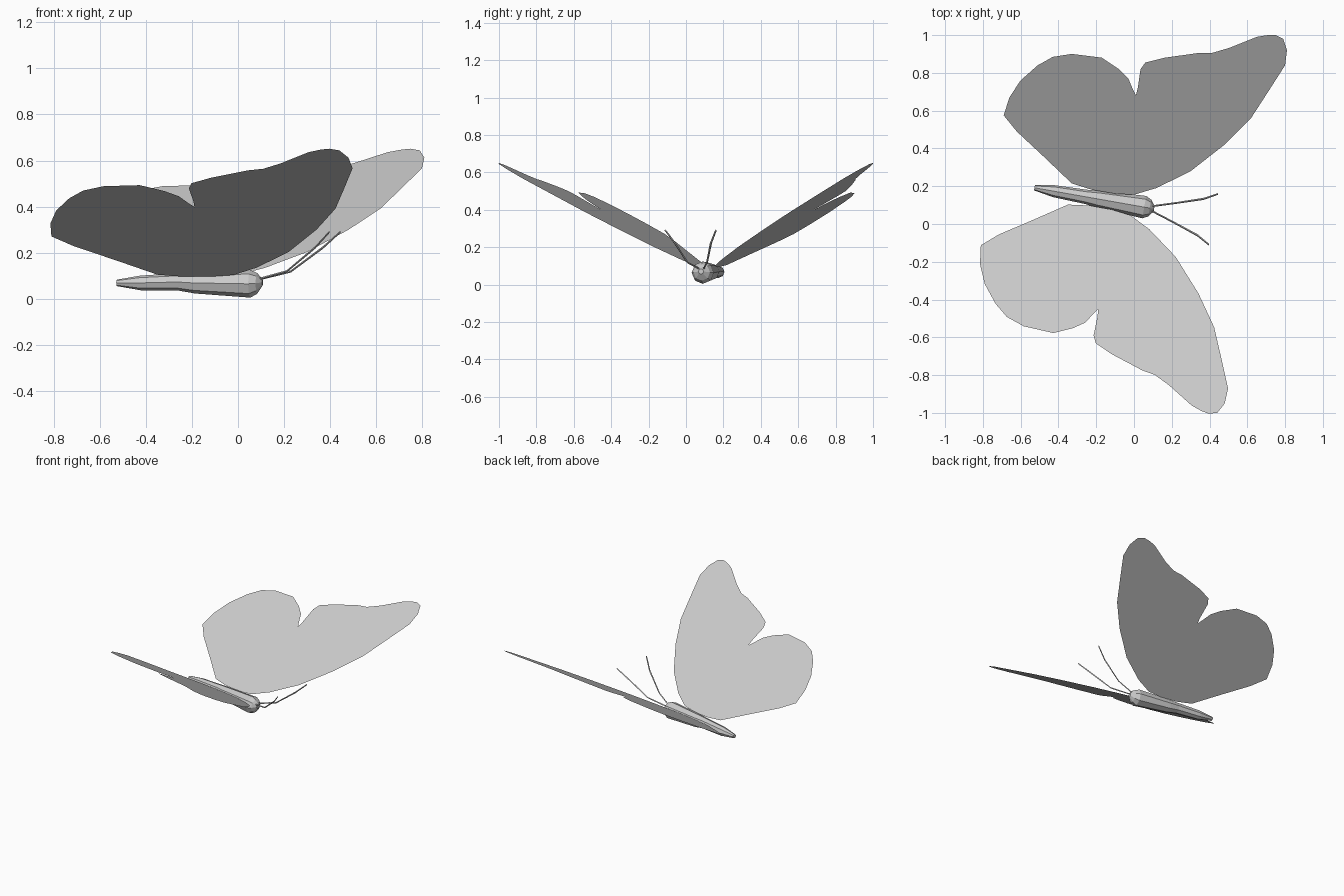
import bpy, bmesh, math
from mathutils import Matrix

if "Cube" in bpy.data.objects:
    bpy.data.objects.remove(bpy.data.objects["Cube"])

# Everything is built along local +x (head) and turned 10 degrees about z
PLACE = Matrix.Translation((0, 0.099, 0)) @ Matrix.Rotation(math.radians(-10), 4, 'Z')


def make_object(name, bm, side=1):
    if side < 0:
        bmesh.ops.scale(bm, vec=(1, -1, 1), verts=bm.verts)
        bmesh.ops.reverse_faces(bm, faces=bm.faces)
    bm.transform(PLACE)
    mesh = bpy.data.meshes.new(name)
    bm.to_mesh(mesh)
    bm.free()
    obj = bpy.data.objects.new(name, mesh)
    bpy.context.collection.objects.link(obj)
    return obj


def loft(name, sections, sides, side=1):
    """Rings across x; each section is (x, y, z, radius)."""
    bm = bmesh.new()
    rings = []
    for x, y, z, r in sections:
        rings.append([bm.verts.new((x, y + r * math.cos(a), z + r * math.sin(a)))
                      for a in (2 * math.pi * i / sides for i in range(sides))])
    for a, b in zip(rings, rings[1:]):
        for i in range(sides):
            j = (i + 1) % sides
            bm.faces.new((a[i], a[j], b[j], b[i]))
    bm.faces.new(rings[0][::-1])
    bm.faces.new(rings[-1])
    bmesh.ops.recalc_face_normals(bm, faces=bm.faces)
    return make_object(name, bm, side)


# Body: tail, abdomen, thorax and blunt head
loft("body", [(-0.535, 0, 0.068, 0.014), (-0.43, 0, 0.068, 0.032),
              (-0.26, 0, 0.072, 0.038), (-0.19, 0, 0.068, 0.046),
              (0.055, 0, 0.064, 0.060), (0.085, 0, 0.066, 0.045),
              (0.108, 0, 0.07, 0.014)], 8)

# Outline of one wing pair, fore wing first, seen from above
OUTLINE = [(-.010, .055), (.102, .111), (.264, .230), (.417, .400), (.530, .562),
           (.595, .715), (.659, .869), (.655, .950), (.625, 1.005), (.582, 1.018),
           (.543, 1.011), (.485, .991), (.348, .906), (.264, .865), (.195, .853),
           (.022, .797), (-.072, .755), (-.091, .716), (-.088, .615), (-.091, .574),
           (-.111, .601), (-.146, .656), (-.204, .696), (-.303, .740), (-.464, .732),
           (-.560, .699), (-.631, .641), (-.706, .547), (-.749, .448), (-.762, .349),
           (-.679, .277), (-.507, .165), (-.345, .057), (-.231, .042), (-.109, .043)]

ANTENNA = [(0.095, 0.012, 0.085, 0.005), (0.224, 0.053, 0.118, 0.005),
           (0.358, 0.098, 0.222, 0.006), (0.428, 0.137, 0.29, 0.005)]

for label, side in (("left", 1), ("right", -1)):
    # Flat wing sheet rising outwards
    bm = bmesh.new()
    bm.faces.new([bm.verts.new((u, v, 0.071 + 0.57 * v)) for u, v in OUTLINE])
    make_object(label + "_wing", bm, side)
    # Bent antenna
    loft(label + "_antenna", ANTENNA, 4, side)
